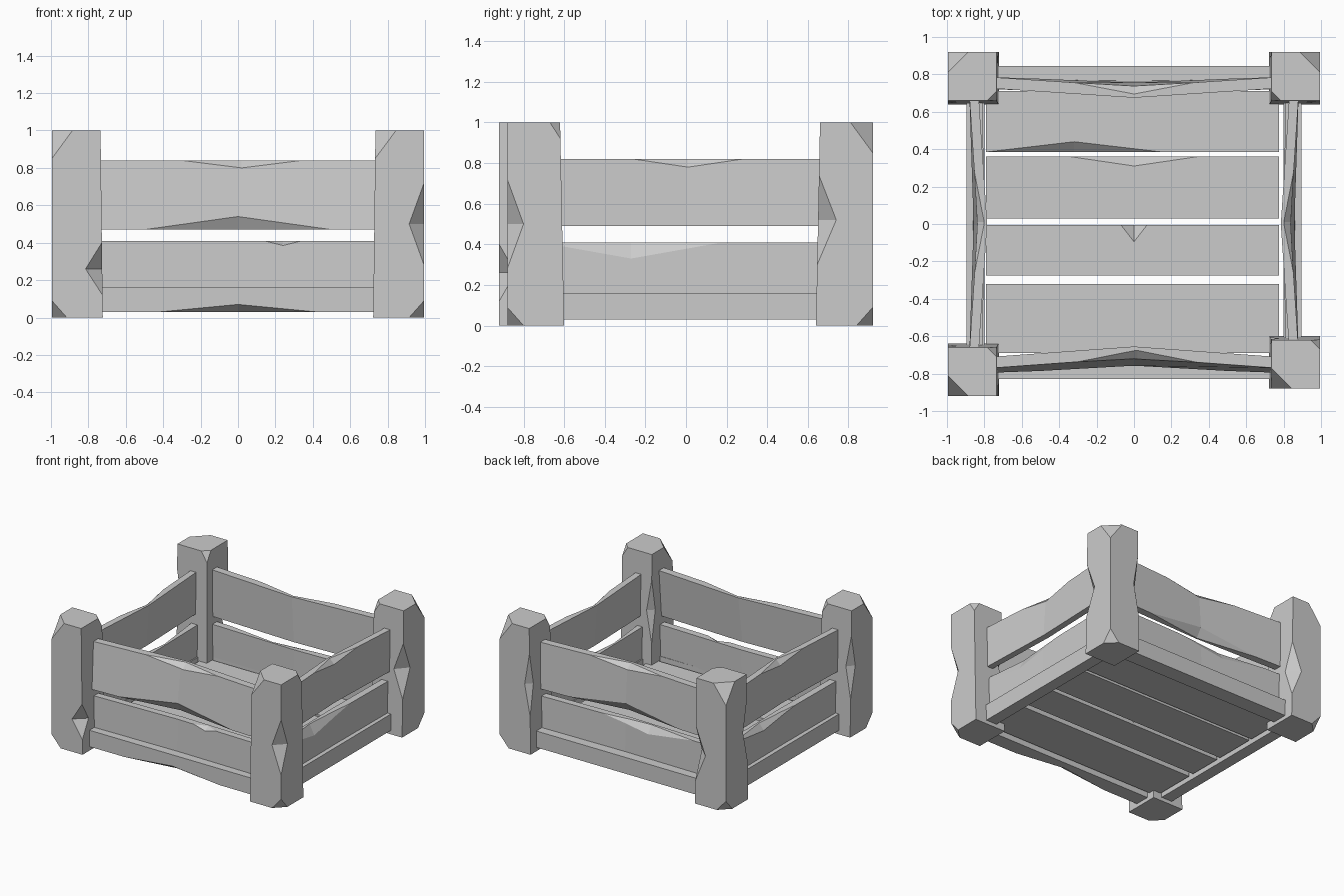
import bpy
import bmesh
from mathutils import Vector as V

if "Cube" in bpy.data.objects:
    bpy.data.objects.remove(bpy.data.objects["Cube"], do_unlink=True)

GREY = (0.6, 0.6, 0.6, 1)
mat = bpy.data.materials.new("plain grey wood")
mat.use_nodes = True
mat.diffuse_color = GREY
mat.node_tree.nodes["Principled BSDF"].inputs["Base Color"].default_value = GREY


def make_object(name, bm):
    bmesh.ops.recalc_face_normals(bm, faces=bm.faces)
    mesh = bpy.data.meshes.new(name)
    bm.to_mesh(mesh)
    bm.free()
    mesh.materials.append(mat)
    obj = bpy.data.objects.new(name, mesh)
    bpy.context.collection.objects.link(obj)
    return obj


def box(lo, hi, mid_loop=False):
    """Box between two corners, optionally with a loop across x = 0."""
    bm = bmesh.new()
    bmesh.ops.create_cube(bm, size=1)
    for v in bm.verts:
        v.co = V([lo[i] + (v.co[i] + 0.5) * (hi[i] - lo[i]) for i in range(3)])
    if mid_loop:
        bmesh.ops.bisect_plane(bm, geom=bm.verts[:] + bm.edges[:] + bm.faces[:],
                               plane_co=(0, 0, 0), plane_no=(1, 0, 0))
    return bm


def edge_chip(c, along, a, b):
    """Wedge knocked out of an edge through c; a and b point into the faces."""
    c, along, a, b = V(c), V(along), V(a), V(b)
    return [c + along, c - along, c + a, c + b, c - a - b]


def corner_chip(c, x, y, z):
    """Tip knocked off a corner."""
    c = V(c)
    return [c + V((x, 0, 0)), c + V((0, y, 0)), c + V((0, 0, z)), c - V((x, y, z))]


def carve(obj, chips):
    for points in chips:
        bm = bmesh.new()
        for p in points:
            bm.verts.new(p)
        bmesh.ops.convex_hull(bm, input=bm.verts)
        cutter = make_object("chip_cutter", bm)
        cutter.hide_render = True
        mod = obj.modifiers.new("chip", 'BOOLEAN')
        mod.operation, mod.solver, mod.object = 'DIFFERENCE', 'EXACT', cutter
        bpy.context.view_layer.objects.active = obj
        bpy.ops.object.modifier_apply(modifier=mod.name)
        bpy.data.objects.remove(cutter, do_unlink=True)


# Maps a board's (along, outward, up) space to each side of the crate
SIDES = {
    "front": lambda u, v, z: (u, -v, z),
    "back": lambda u, v, z: (u, v, z),
    "left": lambda u, v, z: (v, u, z),
    "right": lambda u, v, z: (-v, u, z),
}


def board(name, side, half, v0, v1, z0, z1, chips=(), bow=0.0, lean=0.0):
    """Straight board, chipped, then bowed inward and leaned.
    chip = (along, half length, top?, depth in height, depth in thickness)"""
    obj = make_object(name, box((-half, v0, z0), (half, v1, z1), True))
    carve(obj, [edge_chip((u, v1, z1 if top else z0), (h, 0, 0),
                          (0, 0, -dz if top else dz), (0, -dv, 0))
                for u, h, top, dz, dv in chips])
    bm = bmesh.new()
    bm.from_mesh(obj.data)
    for vert in bm.verts:
        u, v, z = vert.co
        t = (z - z0) / (z1 - z0)
        v += lean * (1 - t) - bow * (1 - abs(u) / half) * (0.5 + 0.5 * t)
        vert.co = SIDES[side](u, v, z)
    bmesh.ops.recalc_face_normals(bm, faces=bm.faces)
    bm.to_mesh(obj.data)
    bm.free()


# Corner posts: name, side of x, side of y, y shift, top corner, waist corner, waist height
POSTS = [
    ("front_left_post", 1, -1, 0.04, (-1, 1), (1, 1), 0.5),
    ("front_right_post", -1, -1, 0.0, (1, 1), (-1, 1), 0.26),
    ("back_left_post", 1, 1, 0.0, (1, 1), (1, -1), 0.52),
    ("back_right_post", -1, 1, 0.0, (1, 1), (-1, 1), 0.4),
]
for name, sx, sy, dy, top, waist, wz in POSTS:
    cx, cy, r = 0.865 * sx, 0.79 * sy + dy, 0.13

    def at(corner, z):
        return (cx + r * corner[0] * sx, cy + r * corner[1] * sy, z)

    def into(corner, d):
        return -d * corner[0] * sx, -d * corner[1] * sy

    post = make_object(name, box((cx - r, cy - r, 0), (cx + r, cy + r, 1)))
    wx, wy = into(waist, 0.08)
    opposite = (-waist[0], -waist[1])
    ox, oy = into(opposite, 0.045)
    carve(post, [
        corner_chip(at(top, 1), *into(top, 0.11), -0.15),
        corner_chip(at((-top[0], -top[1]), 1), *into((-top[0], -top[1]), 0.05), -0.08),
        corner_chip(at((1, 1), 0), *into((1, 1), 0.08), 0.09),
        edge_chip(at(waist, wz), (0, 0, 0.22 if wz > 0.3 else 0.14), (wx, 0, 0), (0, wy, 0)),
        edge_chip(at(opposite, 0.55), (0, 0, 0.25), (ox, 0, 0), (0, oy, 0)),
    ])
    # Slight flare of the inner faces toward the base
    for vert in post.data.vertices:
        vert.co.x -= 0.012 * sx * (1 - vert.co.z) * (abs(vert.co.x) < 0.8)
        vert.co.y -= 0.02 * sy * (1 - vert.co.z) * (abs(vert.co.y) < 0.7)

# Bottom rails
board("front_rail", "front", 0.76, 0.71, 0.83, 0.03, 0.16, [(0, 0.42, False, 0.04, 0.06)])
board("back_rail", "back", 0.76, 0.72, 0.845, 0.03, 0.16)
for side in ("left", "right"):
    board(side + "_rail", side, 0.7, 0.80, 0.895, 0.03, 0.16)

# Wall boards, lower and upper
board("front_lower_board", "front", 0.76, 0.715, 0.77, 0.15, 0.41,
      [(0.24, 0.1, True, 0.025, 0.04)], 0.02)
board("back_lower_board", "back", 0.76, 0.72, 0.775, 0.15, 0.41,
      [(-0.2, 0.4, True, 0.06, 0.04)], 0.02)
board("left_lower_board", "left", 0.68, 0.81, 0.865, 0.15, 0.41,
      [(-0.27, 0.45, True, 0.08, 0.04)], 0.01)
board("right_lower_board", "right", 0.68, 0.81, 0.865, 0.15, 0.41,
      [(0.25, 0.4, True, 0.05, 0.04)], 0.01)
board("front_upper_board", "front", 0.76, 0.71, 0.77, 0.47, 0.84,
      [(0.02, 0.32, True, 0.04, 0.04), (0, 0.5, False, 0.07, 0.05)], 0.055, 0.025)
board("back_upper_board", "back", 0.76, 0.725, 0.785, 0.47, 0.84,
      [(0, 0.32, True, 0.04, 0.04), (0, 0.5, False, 0.07, 0.05)], 0.05)
for side in ("left", "right"):
    board(side + "_upper_board", side, 0.68, 0.83, 0.88, 0.49, 0.82,
          [(0.01, 0.27, True, 0.04, 0.035)], 0.045)

# Floor slats: y range, then chip (x, half length, back edge?, depth)
SLATS = [(-0.69, -0.32, None), (-0.275, -0.005, (0, 0.07, True, 0.09)),
         (0.03, 0.36, (0, 0.34, True, 0.05)), (0.385, 0.71, (-0.32, 0.47, False, 0.055))]
for i, (y0, y1, chip) in enumerate(SLATS):
    slat = make_object("floor_slat_%d" % (i + 1), box((-0.79, y0, 0.06), (0.775, y1, 0.13)))
    if chip:
        x, h, back, d = chip
        carve(slat, [edge_chip((x, y1 if back else y0, 0.13), (h, 0, 0),
                               (0, -d if back else d, 0), (0, 0, -0.05))])
